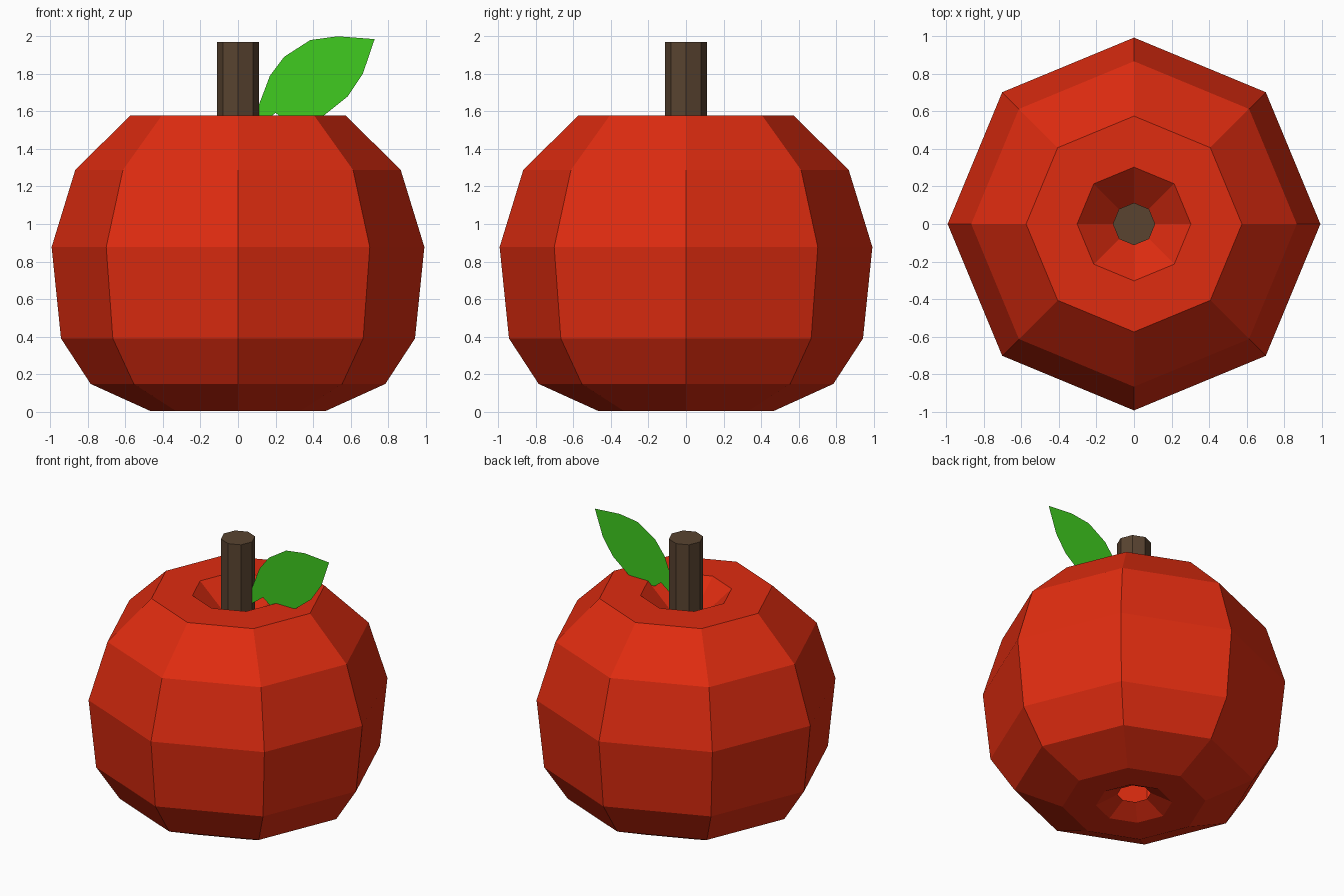
import bpy, bmesh
from math import sin, cos, tau

if "Cube" in bpy.data.objects:
    bpy.data.objects.remove(bpy.data.objects["Cube"])

SIDES = 8


def finish(name, bm, color):
    mesh = bpy.data.meshes.new(name)
    bm.to_mesh(mesh)
    bm.free()
    mat = bpy.data.materials.new(name + "_color")
    mat.diffuse_color = (*color, 1)
    mat.use_nodes = True
    mat.node_tree.nodes["Principled BSDF"].inputs["Base Color"].default_value = mat.diffuse_color
    mesh.materials.append(mat)
    obj = bpy.data.objects.new(name, mesh)
    bpy.context.collection.objects.link(obj)
    return obj


def lathe(name, profile, color, caps=False):
    """Revolve (radius, z) points, listed bottom to top, into flat facets."""
    bm = bmesh.new()
    rings = [[bm.verts.new((r * cos(tau * i / SIDES), r * sin(tau * i / SIDES), z))
              for i in range(SIDES)] for r, z in profile]
    for low, high in zip(rings, rings[1:]):
        for i in range(SIDES):
            j = (i + 1) % SIDES
            bm.faces.new((low[i], low[j], high[j], high[i]))
    if caps:
        bm.faces.new(rings[0][::-1])
        bm.faces.new(rings[-1])
    return finish(name, bm, color)


# Fruit body: open dimple underneath, outer wall, pit around the stem
lathe("fruit_body", [(0.11, 0.08), (0.25, 0.005), (0.47, 0.005), (0.785, 0.148),
                     (0.943, 0.39), (0.993, 0.877), (0.867, 1.288), (0.575, 1.577),
                     (0.303, 1.577), (0.11, 1.40)], (0.74, 0.025, 0.005))

# Stem: octagonal post rising from the pit
lathe("stem", [(0.113, 1.37), (0.113, 1.97)], (0.10, 0.057, 0.03), caps=True)

# Leaf: flat blade with a short stalk, standing in the xz plane
outline = [(0.09, 1.51), (0.145, 1.55), (0.20, 1.592), (0.25, 1.553), (0.34, 1.55),
           (0.46, 1.58), (0.585, 1.68), (0.665, 1.80), (0.728, 1.985), (0.53, 2.0),
           (0.385, 1.98), (0.245, 1.89), (0.17, 1.79), (0.14, 1.71), (0.147, 1.655),
           (0.09, 1.58)]
bm = bmesh.new()
bm.faces.new([bm.verts.new((x, 0, z)) for x, z in outline])
bmesh.ops.triangulate(bm, faces=bm.faces[:])
finish("leaf", bm, (0.05, 0.60, 0.014))
